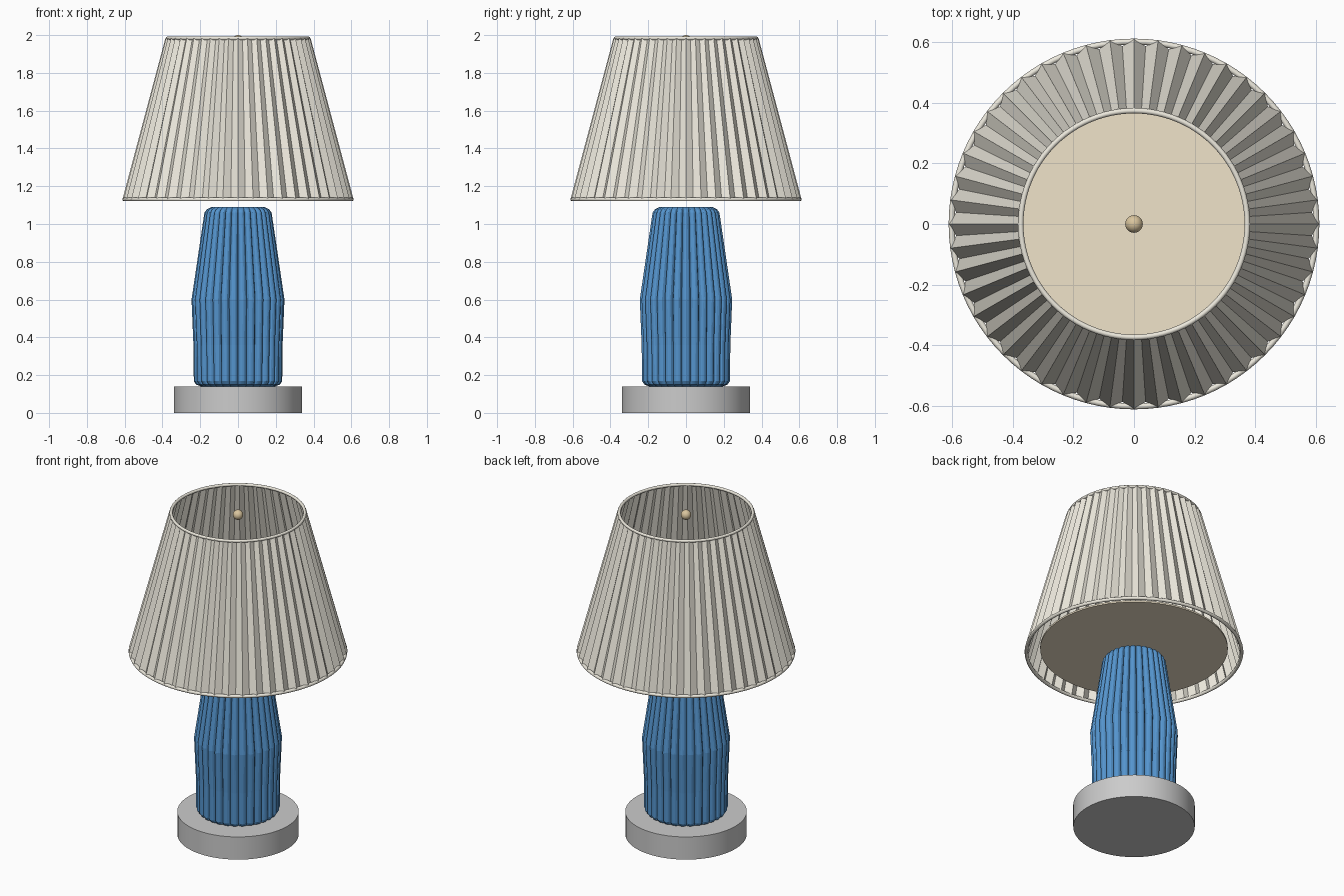
import bpy, bmesh
from math import sin, cos, pi

if "Cube" in bpy.data.objects:
    bpy.data.objects.remove(bpy.data.objects["Cube"])


def material(name, rgb):
    m = bpy.data.materials.new(name)
    m.diffuse_color = (*rgb, 1)
    m.use_nodes = True
    m.node_tree.nodes["Principled BSDF"].inputs["Base Color"].default_value = m.diffuse_color
    return m


def finish(obj, name, mat=None, angle=None):
    obj.name = name
    if mat:
        obj.data.materials.append(mat)
    if angle:
        bpy.ops.object.select_all(action='DESELECT')
        obj.select_set(True)
        bpy.context.view_layer.objects.active = obj
        bpy.ops.object.shade_smooth_by_angle(angle=angle)
    return obj


def loft(name, profile, count, wave, mat, caps=False):
    """Stack rings of (radius, z, depth); wave lists the inward share over one repeat."""
    bm = bmesh.new()
    n = count * len(wave)
    rings = []
    for r, z, d in profile:
        ring = []
        for i in range(n):
            a = 2 * pi * i / n
            q = r - d * wave[i % len(wave)]
            ring.append(bm.verts.new((q * cos(a), q * sin(a), z)))
        rings.append(ring)
    for lo, hi in zip(rings, rings[1:]):
        for i in range(n):
            j = (i + 1) % n
            bm.faces.new((lo[i], lo[j], hi[j], hi[i]))
    if caps:
        bm.faces.new(rings[0][::-1])
        bm.faces.new(rings[-1])
    me = bpy.data.meshes.new(name)
    bm.to_mesh(me)
    bm.free()
    obj = bpy.data.objects.new(name, me)
    bpy.context.collection.objects.link(obj)
    return finish(obj, name, mat)


def disc(name, r, z0, z1, mat=None):
    bpy.ops.mesh.primitive_cylinder_add(vertices=64, radius=r, depth=z1 - z0,
                                        location=(0, 0, (z0 + z1) / 2))
    return finish(bpy.context.object, name, mat, 0.6)


def ring(name, r, z, thick, mat):
    bpy.ops.mesh.primitive_torus_add(major_radius=r, minor_radius=thick, location=(0, 0, z),
                                     major_segments=96, minor_segments=10)
    return finish(bpy.context.object, name, mat, 0.8)


blue = material("blue_glaze", (0.09, 0.30, 0.62))
cream = material("cream_fabric", (0.84, 0.81, 0.72))
tan = material("tan_diffuser", (0.87, 0.77, 0.59))
brass = material("brass", (0.70, 0.56, 0.34))

# Plinth
disc("base", 0.34, 0, 0.14)

# Ribbed body: rounded ribs with sharp grooves between them
body = [(0.195, 0.14, 0.005), (0.222, 0.15, 0.012), (0.234, 0.168, 0.018),
        (0.236, 0.36, 0.018), (0.246, 0.60, 0.022), (0.178, 1.06, 0.016),
        (0.165, 1.078, 0.012), (0.14, 1.09, 0.004)]
loft("ribbed_body", body, 30, [0, 0.07, 0.3, 1, 0.3, 0.07], blue, caps=True)

# Pleated shade, open at both ends
loft("pleated_shade", [(0.612, 1.13, 0.024), (0.384, 1.985, 0.018)], 48, [0, 1], cream)
ring("shade_bottom_rim", 0.602, 1.13, 0.010, cream)
ring("shade_top_rim", 0.374, 1.983, 0.009, cream)

# Diffuser inside the shade
disc("diffuser", 0.525, 1.15, 1.16, tan)

# Finial
bpy.ops.mesh.primitive_uv_sphere_add(segments=24, ring_count=16, radius=0.029,
                                     location=(0, 0, 1.971))
finish(bpy.context.object, "finial", brass, 0.8)
